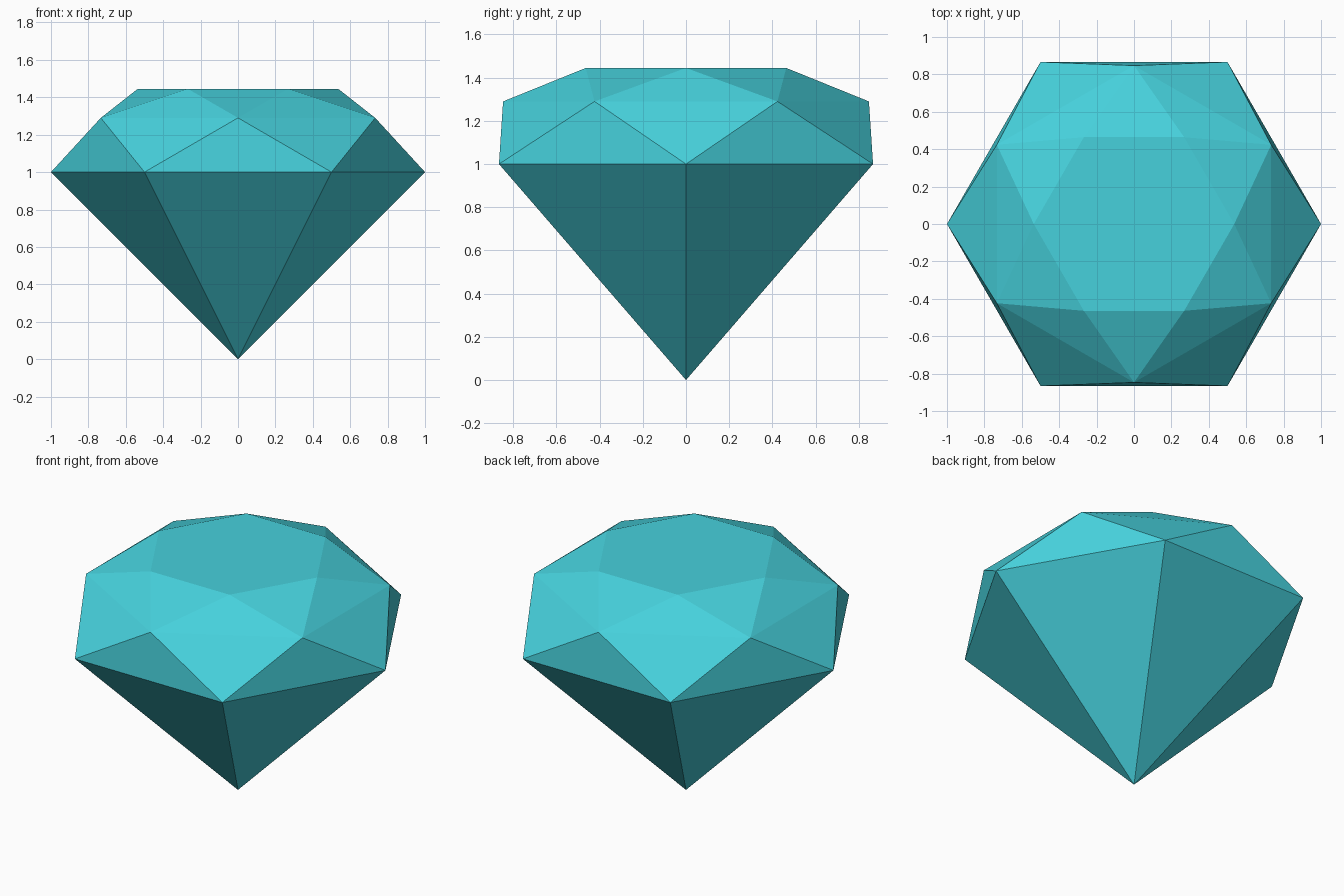
import bpy, bmesh
from math import cos, sin, radians

cube = bpy.data.objects.get("Cube")
if cube:
    bpy.data.objects.remove(cube, do_unlink=True)

SIDES = 6

# Turquoise material
color = (0.062, 0.64, 0.72, 1.0)
mat = bpy.data.materials.new("turquoise")
mat.use_nodes = True
mat.diffuse_color = color
mat.node_tree.nodes["Principled BSDF"].inputs["Base Color"].default_value = color

bm = bmesh.new()


def ring(radius, z, turn):
    """Ring of vertices, rotated by a fraction of one side."""
    angles = [radians(360 * (i + turn) / SIDES) for i in range(SIDES)]
    return [bm.verts.new((radius * cos(a), radius * sin(a), z)) for a in angles]


tip = bm.verts.new((0, 0, 0))
girdle = ring(1.0, 1.0, 0)
crown = ring(0.847, 1.29, 0.5)
table = ring(0.536, 1.445, 0)

for i in range(SIDES):
    j = (i + 1) % SIDES
    # Lower pavilion facet
    bm.faces.new((tip, girdle[j], girdle[i]))
    # Crown facets: girdle band, then table band
    bm.faces.new((girdle[i], girdle[j], crown[i]))
    bm.faces.new((girdle[j], crown[j], crown[i]))
    bm.faces.new((crown[i], crown[j], table[j]))
    bm.faces.new((crown[i], table[j], table[i]))
# Flat table on top
bm.faces.new(table)
bmesh.ops.recalc_face_normals(bm, faces=bm.faces)

mesh = bpy.data.meshes.new("gemstone")
bm.to_mesh(mesh)
bm.free()
mesh.materials.append(mat)
gem = bpy.data.objects.new("gemstone", mesh)
bpy.context.collection.objects.link(gem)
